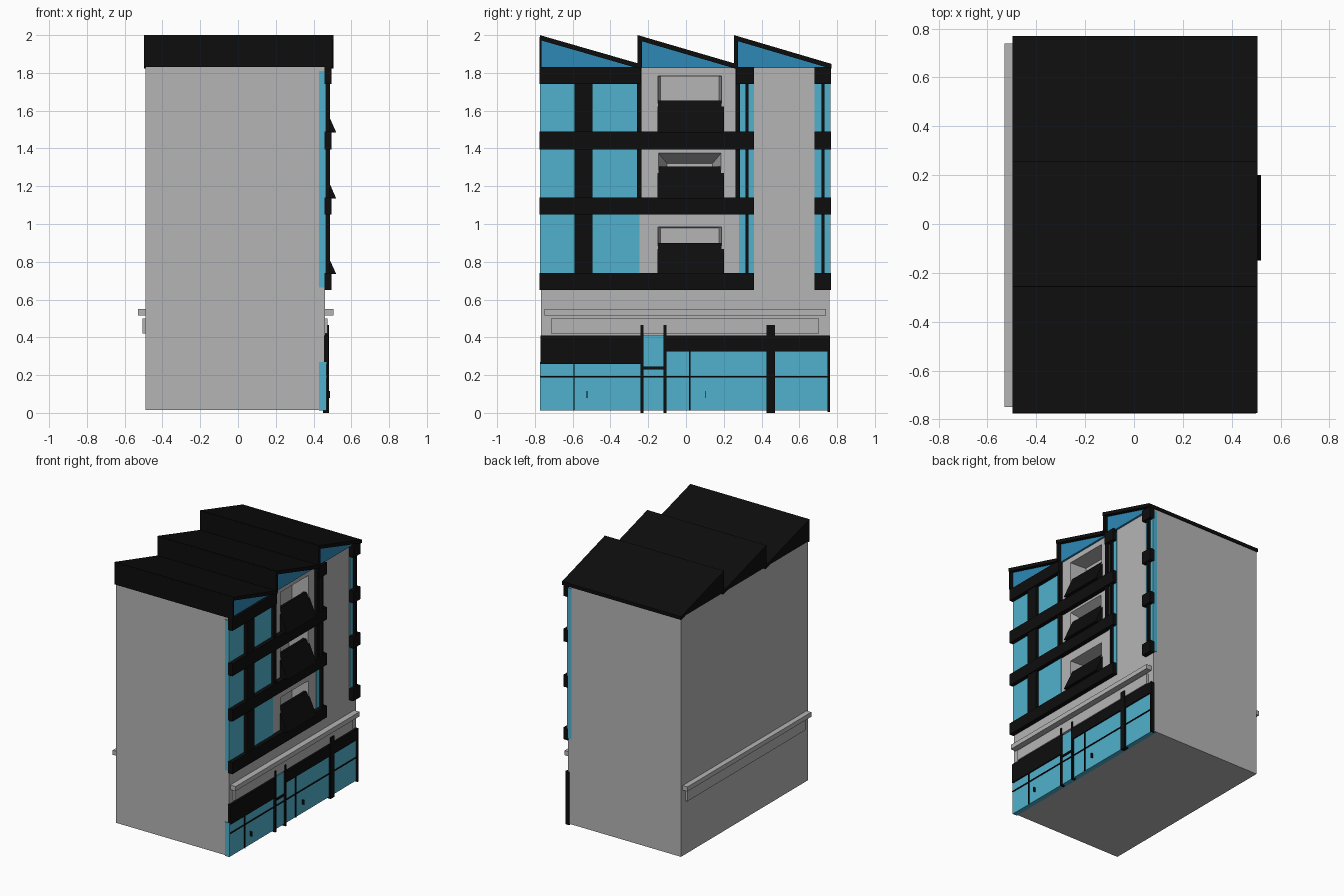
import bpy, bmesh

if "Cube" in bpy.data.objects:
    bpy.data.objects.remove(bpy.data.objects["Cube"])


def material(name, rgb):
    m = bpy.data.materials.new(name)
    m.diffuse_color = (*rgb, 1)
    m.use_nodes = True
    m.node_tree.nodes["Principled BSDF"].inputs["Base Color"].default_value = m.diffuse_color
    return m


GREY = material("grey render", (0.46, 0.46, 0.46))
BLACK = material("black metal", (0.004, 0.004, 0.004))
CYAN = material("cyan glass", (0.08, 0.44, 0.61))
BLUE = material("blue roof glass", (0.027, 0.25, 0.47))


def finish(name, bm, mat):
    bmesh.ops.recalc_face_normals(bm, faces=bm.faces)
    me = bpy.data.meshes.new(name)
    bm.to_mesh(me)
    bm.free()
    me.materials.append(mat)
    ob = bpy.data.objects.new(name, me)
    bpy.context.collection.objects.link(ob)
    return ob


def loft(bm, a, b):
    """Closed solid between two matching outlines."""
    va = [bm.verts.new(p) for p in a]
    vb = [bm.verts.new(p) for p in b]
    bm.faces.new(va)
    bm.faces.new(vb[::-1])
    n = len(va)
    for i in range(n):
        j = (i + 1) % n
        bm.faces.new((va[j], va[i], vb[i], vb[j]))


def rect(x, y0, y1, z0, z1):
    return [(x, y0, z0), (x, y1, z0), (x, y1, z1), (x, y0, z1)]


def boxes(name, mat, x0, x1, spans):
    """One object of boxes sharing an x range; spans are (y0, y1, z0, z1)."""
    bm = bmesh.new()
    for s in spans:
        loft(bm, rect(x0, *s), rect(x1, *s))
    return finish(name, bm, mat)


def prisms(name, mat, x0, x1, profiles):
    """Profiles in (y, z) extruded along x."""
    bm = bmesh.new()
    for p in profiles:
        loft(bm, [(x0, y, z) for y, z in p], [(x1, y, z) for y, z in p])
    return finish(name, bm, mat)


YF, YB, WALL = -0.767, 0.76, 0.46

# Main block with three tapered balcony recesses cut into it
body = boxes("main_block", GREY, -0.49, WALL, [(YF, YB, 0.015, 1.84)])
bm = bmesh.new()
for z0, z1, drop, side in ((0.76, 0.985, 0.005, 0.015),
                           (1.15, 1.38, 0.06, 0.05),
                           (1.50, 1.785, 0.005, 0.015)):
    loft(bm, rect(WALL + 0.01, -0.15, 0.19, z0, z1),
         rect(WALL - 0.13, -0.15 + side, 0.19 - side, z0, z1 - drop))
cutter = finish("recess_cutter", bm, GREY)
cutter.hide_render = True
cutter.hide_viewport = True
cut = body.modifiers.new("recesses", "BOOLEAN")
cut.operation = "DIFFERENCE"
cut.solver = "EXACT"
cut.object = cutter

# Ledge and blank sign panel, on both long sides
boxes("ledge", GREY, -0.53, -0.48, [(-0.75, 0.74, 0.515, 0.55)])
boxes("ledge_street", GREY, 0.45, 0.505, [(-0.75, 0.74, 0.515, 0.55)])
boxes("sign_panel", GREY, -0.505, -0.48, [(-0.715, 0.705, 0.42, 0.50)])
boxes("sign_panel_street", GREY, 0.45, 0.475, [(-0.715, 0.705, 0.42, 0.50)])

# Upper glazing, wrapping the two street corners
boxes("upper_glass", CYAN, 0.43, 0.465,
      [(-0.773, -0.245, 0.665, 1.81), (0.28, 0.36, 0.665, 1.81),
       (0.68, 0.765, 0.665, 1.81)])

# Floor bands
bands = []
for z0, z1 in ((0.65, 0.74), (1.05, 1.14), (1.395, 1.49), (1.74, 1.83)):
    if z1 < 1.8:
        bands.append((-0.775, 0.36, z0, z1))
    else:
        bands += [(-0.775, -0.237, z0, z1), (0.265, 0.36, z0, z1)]
    bands.append((0.68, 0.767, z0, z1))
boxes("floor_bands", BLACK, 0.457, 0.495, bands)

# Wide pier and slim mullions
boxes("upper_mullions", BLACK, 0.457, 0.487,
      [(-0.59, -0.495, 0.70, 1.80), (-0.26, -0.235, 1.10, 1.83),
       (0.262, 0.285, 1.10, 1.83), (0.315, 0.331, 0.70, 1.80),
       (0.718, 0.734, 0.70, 1.80)])

# Balcony fronts leaning back into the recesses
bm = bmesh.new()
for z0, z1 in ((0.735, 0.90), (1.135, 1.305), (1.485, 1.655)):
    prof = [(0.44, z0), (0.52, z0), (0.445, z1), (0.425, z1)]
    loft(bm, [(x, -0.15, z) for x, z in prof], [(x, 0.20, z) for x, z in prof])
finish("balcony_fronts", bm, BLACK)

# Shopfront glass, fascias, posts, bars and handles
boxes("shop_glass", CYAN, 0.43, 0.468,
      [(-0.773, -0.23, 0.012, 0.27), (-0.23, -0.11, 0.012, 0.41),
       (-0.11, 0.757, 0.012, 0.33)])
boxes("shop_fascia", BLACK, 0.455, 0.478,
      [(-0.77, -0.235, 0.26, 0.41), (-0.11, 0.757, 0.325, 0.41)])
boxes("shop_posts", BLACK, 0.45, 0.482,
      [(-0.24, -0.225, 0, 0.465), (-0.118, -0.103, 0, 0.465),
       (0.425, 0.47, 0, 0.465), (0.75, 0.762, 0.005, 0.41)])
boxes("shop_bars", BLACK, 0.46, 0.476,
      [(-0.77, 0.757, 0.188, 0.194), (-0.235, -0.11, 0.23, 0.245),
       (-0.595, -0.589, 0.012, 0.27), (0.017, 0.023, 0.012, 0.33)])
boxes("door_handles", BLACK, 0.46, 0.486,
      [(-0.527, -0.522, 0.08, 0.115), (0.102, 0.107, 0.08, 0.115)])

# Saw-tooth roof: solid core, glazed street gable, overhanging slab and uprights
T = 0.026
teeth = [(-0.768, -0.25), (-0.25, 0.26), (0.26, 0.765)]
core, gable, slab, upright = [], [], [], []
for i, (a, b) in enumerate(teeth):
    core.append([(a, 1.835), (a, 1.99), (b, 1.84), (b, 1.835)])
    gable.append([(a + 0.004, 1.825), (a + 0.004, 1.985), (b - 0.004, 1.835),
                  (b - 0.004, 1.825)])
    slab.append([(a - 0.006, 2.0 - T), (a - 0.006, 2.0), (b + 0.004, 1.848),
                 (b + 0.004, 1.848 - T)])
    w = 0.004 if i == 0 else 0.016
    upright.append([(a - 0.007, 1.83), (a - 0.007, 1.99), (a + w, 1.985),
                    (a + w, 1.83)])
prisms("roof_core", BLACK, -0.495, 0.45, core)
prisms("roof_gable_glass", BLUE, 0.44, 0.475, gable)
prisms("roof_slabs", BLACK, -0.498, 0.505, slab)
prisms("roof_uprights", BLACK, -0.497, 0.50, upright)
